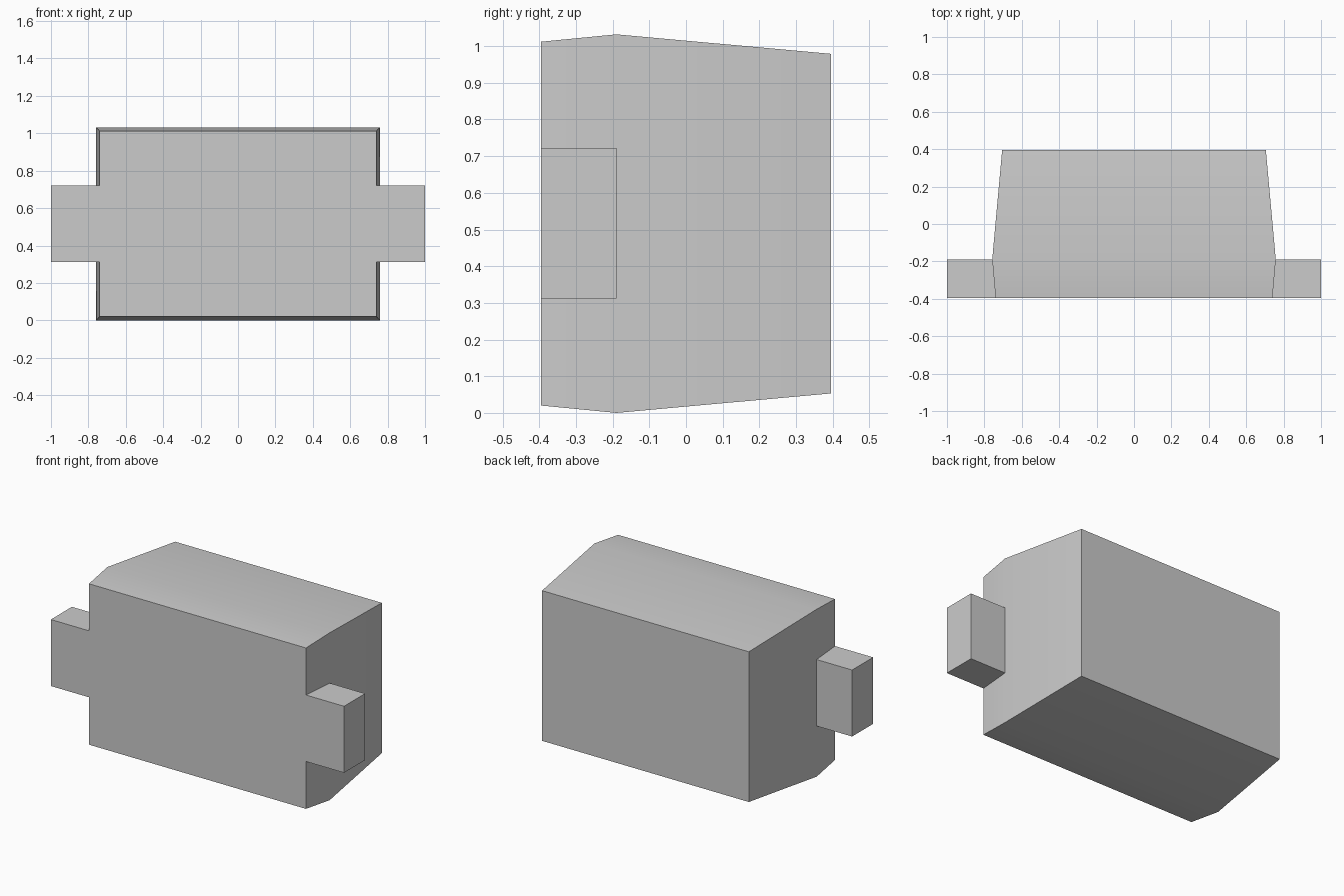
import bpy
import bmesh
import math

cube = bpy.data.objects.get("Cube")
if cube:
    bpy.data.objects.remove(cube, do_unlink=True)

# Single flat grey
grey = bpy.data.materials.new("plain_grey")
grey.use_nodes = True
COLOUR = (0.6, 0.6, 0.6, 1)
grey.diffuse_color = COLOUR
grey.node_tree.nodes["Principled BSDF"].inputs["Base Color"].default_value = COLOUR

FRONT, RIDGE, BACK = -0.395, -0.19, 0.395
MID_Z = 0.516


def loft(name, sections):
    """Solid through rectangular sections (y, x_min, x_max, z_min, z_max)."""
    bm = bmesh.new()
    rings = []
    for y, x0, x1, z0, z1 in sections:
        corners = ((x0, z0), (x1, z0), (x1, z1), (x0, z1))
        rings.append([bm.verts.new((x, y, z)) for x, z in corners])
    bm.faces.new(rings[0])
    bm.faces.new(rings[-1][::-1])
    for a, b in zip(rings, rings[1:]):
        for i in range(4):
            j = (i + 1) % 4
            bm.faces.new((a[i], b[i], b[j], a[j]))
    bmesh.ops.recalc_face_normals(bm, faces=bm.faces[:])
    mesh = bpy.data.meshes.new(name)
    bm.to_mesh(mesh)
    bm.free()
    mesh.materials.append(grey)
    obj = bpy.data.objects.new(name, mesh)
    bpy.context.collection.objects.link(obj)
    bpy.ops.object.select_all(action="DESELECT")
    obj.select_set(True)
    bpy.context.view_layer.objects.active = obj
    bpy.ops.object.shade_smooth_by_angle(angle=math.radians(30))
    return obj


# Main block: widest at the ridge, tapering to front and back
profile = ((FRONT, 0.74, 0.496), (RIDGE, 0.758, MID_Z), (BACK, 0.705, 0.463))
loft("body", [(y, -w, w, MID_Z - h, MID_Z + h) for y, w, h in profile])

# Side lugs, flush with the front and fitted to the slanted sides
for side, label in ((1, "left"), (-1, "right")):
    loft(label + "_lug", [
        (y, *sorted((side * w, side)), 0.312, 0.722)
        for y, w, h in profile[:2]])
